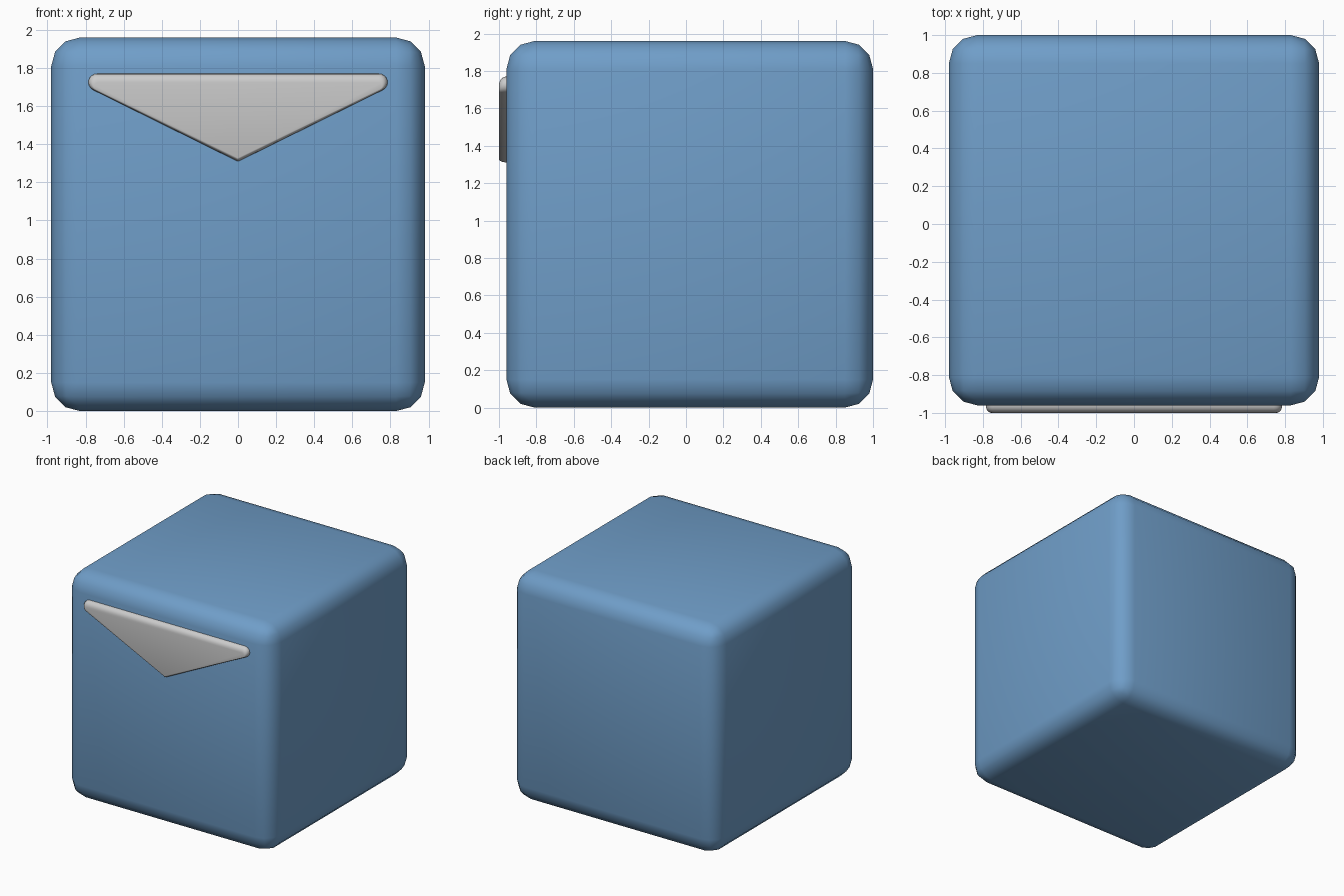
import bpy, bmesh, math

if "Cube" in bpy.data.objects:
    bpy.data.objects.remove(bpy.data.objects["Cube"])

# Rounded cube body
bpy.ops.mesh.primitive_cube_add(size=1.96, location=(0, 0.02, 0.98))
body = bpy.context.object
body.name = "body"
bev = body.modifiers.new("round_edges", 'BEVEL')
bev.width = 0.15
bev.segments = 3
bpy.ops.object.shade_smooth()
mat = bpy.data.materials.new("blue")
mat.diffuse_color = (0.16, 0.34, 0.58, 1)
mat.use_nodes = True
mat.node_tree.nodes["Principled BSDF"].inputs["Base Color"].default_value = mat.diffuse_color
body.data.materials.append(mat)


def arc(cx, cz, r, a0, a1, n):
    """Points on an arc in the x-z plane, angles in degrees."""
    return [(cx + r * math.cos(math.radians(a0 + (a1 - a0) * i / n)),
             cz + r * math.sin(math.radians(a0 + (a1 - a0) * i / n)))
            for i in range(n + 1)]


def outline(t):
    """Rounded triangle outline; t = 0 is the full size, t = 1 the front face."""
    def lerp(a, b):
        return a + (b - a) * t
    cx, cz, r = lerp(0.74, 0.735), lerp(1.725, 1.705), lerp(0.045, 0.02)
    az, ar = lerp(1.325, 1.337), lerp(0.014, 0.008)
    return (arc(cx, cz, r, 90, -62, 8) + arc(0, az, ar, -62, -118, 4)
            + arc(-cx, cz, r, 242, 90, 8))


# Triangular front plate: stacked outlines with a rounded front rim
depth = 0.04
layers = [(0, -0.90)]
for i in range(6):
    a = math.radians(18 * i)
    layers.append((1 - math.cos(a), -1 + depth * (1 - math.sin(a))))
bm = bmesh.new()
rings = [[bm.verts.new((x, y, z)) for x, z in outline(t)] for t, y in layers]
for r0, r1 in zip(rings, rings[1:]):
    n = len(r0)
    for i in range(n):
        j = (i + 1) % n
        bm.faces.new((r0[i], r0[j], r1[j], r1[i]))
bm.faces.new(rings[0])
bm.faces.new(rings[-1])
bmesh.ops.recalc_face_normals(bm, faces=bm.faces[:])
mesh = bpy.data.meshes.new("front_plate")
bm.to_mesh(mesh)
bm.free()
plate = bpy.data.objects.new("front_plate", mesh)
bpy.context.collection.objects.link(plate)
bpy.ops.object.select_all(action='DESELECT')
plate.select_set(True)
bpy.context.view_layer.objects.active = plate
bpy.ops.object.shade_smooth_by_angle(angle=math.radians(35))
